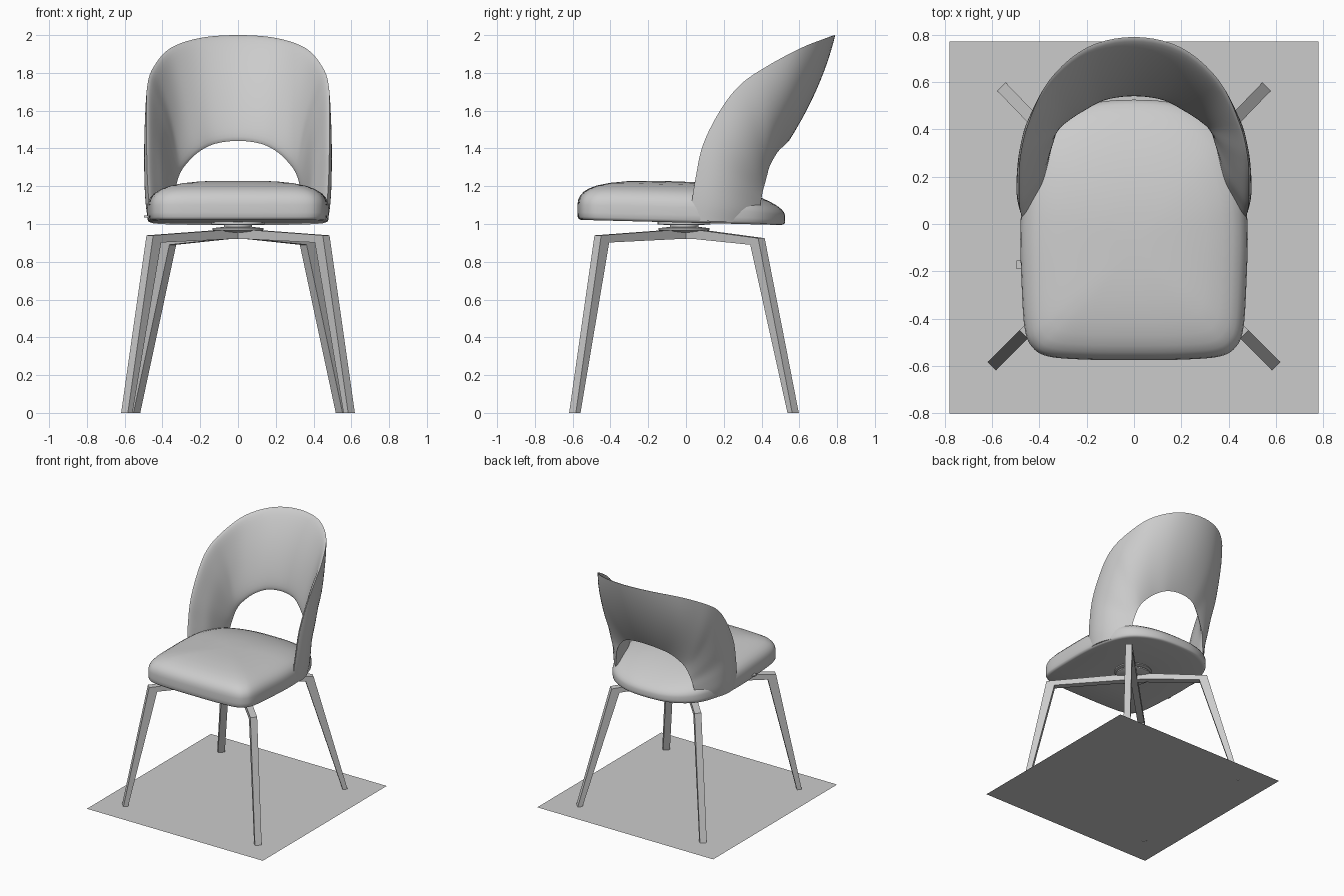
import bpy, bmesh, math
from mathutils import Vector

if "Cube" in bpy.data.objects:
    bpy.data.objects.remove(bpy.data.objects["Cube"])


def spline(pts, n, closed=False):
    """Catmull-Rom through points given as Vectors."""
    out, m = [], len(pts)
    for i in range(m if closed else m - 1):
        if closed:
            a, b, c, d = (pts[(i + k) % m] for k in (-1, 0, 1, 2))
        else:
            a, b, c, d = (pts[min(max(i + k, 0), m - 1)] for k in (-1, 0, 1, 2))
        for j in range(n):
            t = j / n
            out.append(0.5 * (2 * b + (c - a) * t + (2 * a - 5 * b + 4 * c - d) * t**2
                              + (3 * b - a - 3 * c + d) * t**3))
    return out if closed else out + [pts[-1].copy()]


def make(name, bm, angle=40):
    bmesh.ops.recalc_face_normals(bm, faces=bm.faces)
    me = bpy.data.meshes.new(name)
    bm.to_mesh(me)
    bm.free()
    ob = bpy.data.objects.new(name, me)
    bpy.context.collection.objects.link(ob)
    bpy.ops.object.select_all(action='DESELECT')
    ob.select_set(True)
    bpy.context.view_layer.objects.active = ob
    if angle:
        bpy.ops.object.shade_smooth_by_angle(angle=math.radians(angle))
    return ob


def skin(name, rings, angle=40):
    """Join closed rings of points and cap both ends."""
    bm = bmesh.new()
    vs = [[bm.verts.new(p) for p in r] for r in rings]
    n = len(vs[0])
    for a, b in zip(vs, vs[1:]):
        for i in range(n):
            j = (i + 1) % n
            bm.faces.new((a[i], a[j], b[j], b[i]))
    bm.faces.new(vs[0])
    bm.faces.new(vs[-1])
    return make(name, bm, angle)


# Seat cushion: plan outline scaled through a rounded, crowned profile
half = [(0, -.575), (.2, -.573), (.36, -.56), (.43, -.52), (.462, -.44), (.475, -.25),
        (.48, -.02), (.462, .18), (.405, .35), (.31, .45), (.17, .51), (0, .525)]
outline = [Vector((x, y, 0)) for x, y in half]
outline += [Vector((-x, y, 0)) for x, y in half[-2:0:-1]]
outline = spline(outline, 5, True)
profile = [(.4, 0), (.96, 0), (.985, .005), (.997, .016), (1, .04), (1, .08), (.992, .105),
           (.97, .128), (.93, .15), (.87, .168), (.78, .185), (.64, .2), (.45, .211),
           (.25, .216), (.06, .217)]
rings = []
for s, h in profile:
    ring = []
    for p in outline:
        x, y = p.x * s, -.1 + (p.y + .1) * s
        z = 1.022 - .028 * (y + .575) / 1.1 + h - .3 * max(0, y)**2 * h / .217
        ring.append((x, y, z))
    rings.append(ring)
skin("seat", rings, 60)

# Backrest: rows run from the arch edge, over the outer face, to the upper rim
rows = [  # arch edge, outer middle, upper rim, thickness
    ((0, .545, 1.44), (0, .695, 1.72), (0, .79, 2.0), .075),
    ((.12, .53, 1.425), (.18, .66, 1.70), (.2, .745, 1.985), .075),
    ((.21, .485, 1.38), (.325, .57, 1.655), (.36, .605, 1.93), .075),
    ((.28, .445, 1.31), (.415, .46, 1.57), (.448, .42, 1.83), .08),
    ((.31, .43, 1.26), (.45, .375, 1.50), (.48, .285, 1.735), .085),
    ((.325, .418, 1.215), (.468, .31, 1.41), (.485, .18, 1.60), .09),
    ((.335, .406, 1.17), (.476, .25, 1.30), (.484, .09, 1.42), .095),
    ((.345, .397, 1.12), (.478, .225, 1.19), (.480, .052, 1.25), .1),
    ((.352, .385, 1.06), (.474, .21, 1.09), (.472, .032, 1.12), .1),
    ((.352, .37, 1.008), (.462, .2, 1.012), (.462, .03, 1.018), .1)]
full = [tuple((-p[0], p[1], p[2]) for p in r[:3]) + (r[3],) for r in rows[:0:-1]] + rows
L, M, U = (spline([Vector(r[k]) for r in full], 5) for k in range(3))
T = [v.x for v in spline([Vector((r[3], 0, 0)) for r in full], 5)]
K = 20
S = [(1 - math.cos(math.pi * k / K)) / 2 for k in range(K + 1)]
outer = []
for a, m, c in zip(L, M, U):
    ctrl = 2 * m - (a + c) / 2
    outer.append([a * (1 - s)**2 + ctrl * 2 * s * (1 - s) + c * s**2 for s in S])
rings = []
for i, col in enumerate(outer):
    prev, nxt = outer[max(i - 1, 0)], outer[min(i + 1, len(outer) - 1)]
    inner = []
    for k in range(1, K):
        n = (nxt[k] - prev[k]).cross(col[k + 1] - col[k - 1]).normalized()
        if n.y * (col[k].y - .1) + n.x * col[k].x > 0:
            n = -n
        inner.append(col[k] + n * T[i] * math.sin(math.pi * S[k])**.6)
    rings.append(col + inner[::-1])
skin("backrest", rings, 70)

# Swivel under the seat
lathe = [(.05, .955), (.12, .962), (.135, .968), (.135, .978), (.075, .985), (.075, .994),
         (.14, .998), (.14, 1.02)]
skin("swivel", [[(r * math.cos(a * math.pi / 20), r * math.sin(a * math.pi / 20) - .01, z)
                 for a in range(40)] for r, z in lathe])

# Legs: bent tapered side profile swept to a flat bar and turned to each corner
front = [(0, .97), (.09, .97), (.66, .94), (.85, 0), (.815, 0), (.60, .902), (.09, .92), (0, .92)]
rear = [(0, .97), (.09, .97), (.555, .925), (.806, 0), (.771, 0), (.497, .89), (.09, .92), (0, .92)]
for name, prof, deg in (("front_right_leg", front, -45), ("front_left_leg", front, -135),
                        ("rear_right_leg", rear, 46), ("rear_left_leg", rear, 134)):
    c, s = math.cos(math.radians(deg)), math.sin(math.radians(deg))
    skin(name, [[(r * c - w * s, r * s + w * c, z) for r, z in prof] for w in (-.025, .025)], 0)

# Small fabric tab on the left side of the seat
bm = bmesh.new()
bmesh.ops.create_cube(bm, size=1)
for v in bm.verts:
    v.co = Vector((v.co.x * .035 - .479, v.co.y * .035 - .172, v.co.z * .012 + 1.04))
make("side_tab", bm, 0)

# Floor sheet under the feet
bm = bmesh.new()
bm.faces.new([bm.verts.new(p) for p in ((-.78, -.8, .001), (.78, -.8, .001),
                                        (.78, .77, .001), (-.78, .77, .001))])
make("floor_sheet", bm, 0)
